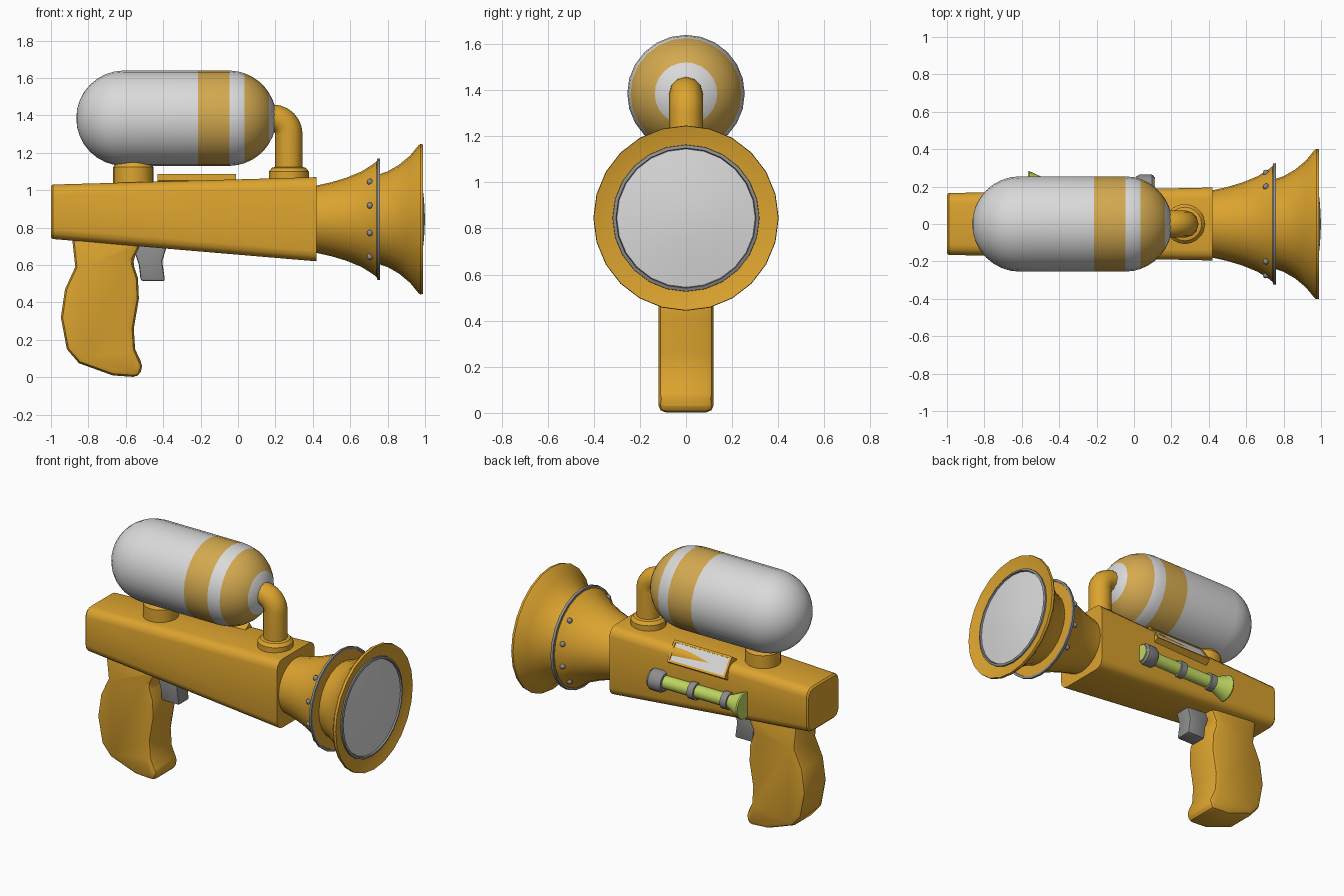
import bpy, bmesh, math
from mathutils import Matrix, Vector

if "Cube" in bpy.data.objects:
    bpy.data.objects.remove(bpy.data.objects["Cube"])


def mat(name, rgb):
    m = bpy.data.materials.new(name)
    m.diffuse_color = (*rgb, 1)
    m.use_nodes = True
    m.node_tree.nodes["Principled BSDF"].inputs["Base Color"].default_value = m.diffuse_color
    return m


MUSTARD = mat("mustard", (0.72, 0.37, 0.028))
STRIPE = mat("pale mustard", (0.66, 0.40, 0.08))
LIGHT = mat("light grey", (0.70, 0.70, 0.70))
GREY = mat("mid grey", (0.27, 0.27, 0.27))
GREEN = mat("lime green", (0.53, 0.68, 0.12))


def finish(name, bm, mats, angle=35):
    bmesh.ops.recalc_face_normals(bm, faces=bm.faces)
    me = bpy.data.meshes.new(name)
    bm.to_mesh(me)
    bm.free()
    for m in mats:
        me.materials.append(m)
    for p in me.polygons:
        p.use_smooth = True
    me.set_sharp_from_angle(angle=math.radians(angle))
    ob = bpy.data.objects.new(name, me)
    bpy.context.collection.objects.link(ob)
    return ob


def lathe(name, prof, origin, mats, segs=24, upright=False, rule=None, angle=35):
    """Revolve (distance, radius) points round the x axis, or z if upright."""
    bm = bmesh.new()
    rings = []
    for d, r in prof:
        if r == 0:
            rings.append([bm.verts.new((d, 0, 0))] * segs)
        else:
            rings.append([bm.verts.new((d, r * math.sin(i * math.tau / segs),
                                        r * math.cos(i * math.tau / segs))) for i in range(segs)])
    for k in range(len(rings) - 1):
        a, b = rings[k], rings[k + 1]
        for i in range(segs):
            j = (i + 1) % segs
            f = bm.faces.new(list(dict.fromkeys((a[i], a[j], b[j], b[i]))))
            if rule:
                f.material_index = rule((prof[k][0] + prof[k + 1][0]) / 2)
    rot = Matrix.Rotation(-math.pi / 2, 4, 'Y') if upright else Matrix()
    bm.transform(Matrix.Translation(origin) @ rot)
    return finish(name, bm, mats, angle)


def bevel(bm, offset, segs, test=lambda e: e.calc_face_angle(0) > math.radians(42)):
    bmesh.ops.recalc_face_normals(bm, faces=bm.faces)
    bmesh.ops.bevel(bm, geom=[e for e in bm.edges if test(e)], offset=offset, segments=segs,
                    profile=0.5, affect='EDGES', clamp_overlap=True)


def prism(name, pts, half, material, offset):
    """Side profile in x, z given thickness along y with rounded edges."""
    bm = bmesh.new()
    f = bm.faces.new([bm.verts.new((x, -half, z)) for x, z in pts])
    ext = bmesh.ops.extrude_face_region(bm, geom=[f])
    bmesh.ops.translate(bm, vec=(0, 2 * half, 0),
                        verts=[v for v in ext["geom"] if isinstance(v, bmesh.types.BMVert)])
    bevel(bm, offset, 2)
    return finish(name, bm, [material])


# Tapered body with rounded long edges
bm = bmesh.new()
bmesh.ops.create_cube(bm, size=2)
for v in bm.verts:
    front, top = v.co.x > 0, v.co.z > 0
    side = math.copysign(0.195 if front else 0.165, v.co.y)
    z = (1.07 if top else 0.62) if front else (1.03 if top else 0.74)
    v.co = (0.42 if front else -1.0, side, z)
bevel(bm, 0.055, 3, lambda e: abs(e.verts[0].co.x - e.verts[1].co.x) > 1)
bevel(bm, 0.01, 1, lambda e: all(v.co.x < -0.99 for v in e.verts))
finish("body", bm, [MUSTARD])

# Grip and trigger
prism("grip", [(-.89, .77), (-.87, .59), (-.925, .47), (-.947, .32), (-.915, .15), (-.85, .075),
               (-.67, .01), (-.53, 0), (-.508, .06), (-.55, .15), (-.557, .26), (-.53, .42),
               (-.535, .53), (-.565, .62), (-.53, .69), (-.53, .74)], 0.12, MUSTARD, 0.04)
prism("trigger", [(-.57, .72), (-.53, .60), (-.52, .515), (-.39, .515), (-.405, .62),
                  (-.375, .72)], 0.055, GREY, 0.012)

# Tank: capsule with painted bands
R, XL, XR, ZT = 0.255, -0.61, -0.05, 1.385
prof = [(XL - R * math.cos(a), R * math.sin(a)) for a in (i * math.pi / 16 for i in range(9))]
prof += [(-0.215, R), (-0.045, R)]
prof += [(x, math.sqrt(R * R - (x - XR) ** 2)) for x in (0, .035, .075, .11, .14, .166, .187, .2)]
prof += [(XR + R, 0)]
prof[0] = (XL - R, 0)
lathe("tank", prof, (0, 0, ZT), [LIGHT, STRIPE],
      rule=lambda x: int(-0.215 < x < -0.045 or 0.035 < x < 0.166), angle=50)

# Tank supports
lathe("rear_tank_post", [(0.98, 0), (0.98, .107), (1.125, .107), (1.145, .09), (1.18, .085),
                         (1.18, 0)], (-0.56, 0, 0), [MUSTARD], 20, True)
lathe("pipe_collar", [(1.0, 0), (1.0, .107), (1.1, .107), (1.12, .09), (1.125, .07),
                      (1.125, 0)], (0.272, 0, 0), [MUSTARD], 20, True)

# Elbow pipe from the tank down to the body
cu = bpy.data.curves.new("elbow_path", 'CURVE')
cu.dimensions = '3D'
cu.bevel_depth, cu.bevel_resolution, cu.use_fill_caps = 0.073, 4, True
path = [(0.1, 1.385)]
path += [(0.187 + .085 * math.sin(a), 1.30 + .085 * math.cos(a))
         for a in (i * math.pi / 12 for i in range(7))] + [(0.272, 1.05)]
sp = cu.splines.new('POLY')
sp.points.add(len(path) - 1)
for p, (x, z) in zip(sp.points, path):
    p.co = (x, 0, z, 1)
tmp = bpy.data.objects.new("elbow_path", cu)
bpy.context.collection.objects.link(tmp)
bm = bmesh.new()
bm.from_mesh(bpy.data.meshes.new_from_object(
    tmp.evaluated_get(bpy.context.evaluated_depsgraph_get())))
bpy.data.objects.remove(tmp)
for f in bm.faces:
    f.material_index = 0
finish("elbow_pipe", bm, [MUSTARD], 40)

# Muzzle: two flared horns, trim ring, lens
AX = (0, 0, 0.845)
lathe("inner_horn", [(.40, 0), (.40, .178), (.42, .18), (.50, .198), (.58, .222), (.66, .255),
                     (.72, .293), (.75, .316), (.75, 0)], AX, [MUSTARD])
lathe("horn_trim_ring", [(.742, .30), (.742, .323), (.758, .325), (.758, .31), (.742, .30)],
      AX, [GREY])
lathe("horn_backing", [(.74, 0), (.74, .312), (.756, .312), (.756, 0)], AX, [MUSTARD])
lathe("outer_horn", [(.74, 0), (.74, .235), (.80, .256), (.86, .29), (.92, .34), (.965, .395),
                     (.975, .402), (.99, .40), (.987, .388), (.966, .315), (.966, 0)],
      AX, [MUSTARD])
lathe("lens_ring", [(.955, .32), (.976, .318), (.98, .304), (.955, .298), (.955, .32)], AX, [GREY])
lathe("lens", [(.955, 0), (.955, .304), (.97, .30), (.984, .2), (.995, .1), (1.0, 0)],
      AX, [LIGHT], angle=50)

# Rivets, four on each side of the inner horn
for side in (0, 180):
    for k, deg in enumerate((-45, -15, 15, 45)):
        a = math.radians(side + deg)
        bm = bmesh.new()
        bmesh.ops.create_uvsphere(bm, u_segments=10, v_segments=6, radius=0.017)
        bm.transform(Matrix.Translation((0.705, .283 * math.cos(a), .845 + .283 * math.sin(a))))
        finish(f"rivet_{'left' if side else 'right'}_{k + 1}", bm, [GREY])

# Gauge: slanted frame on the far upper edge, recessed window
bm = bmesh.new()
bmesh.ops.create_cube(bm, size=1)
bm.transform(Matrix.Diagonal((0.42, 0.14, 0.06, 1)))
top = max(bm.faces, key=lambda f: f.calc_center_median().z)
bmesh.ops.inset_region(bm, faces=[top], thickness=0.02)
sunk = bmesh.ops.extrude_face_region(bm, geom=[top])["geom"]
bmesh.ops.delete(bm, geom=[top], context='FACES_ONLY')
bmesh.ops.translate(bm, vec=(0, 0, -0.006), verts=[v for v in sunk if isinstance(v, bmesh.types.BMVert)])
for f in sunk:
    if isinstance(f, bmesh.types.BMFace):
        f.material_index = 1
bm.transform(Matrix.Translation((-0.22, 0.15, 1.013)) @ Matrix.Rotation(math.radians(-55), 4, 'X'))
finish("gauge_window", bm, [MUSTARD, LIGHT])

# Side tube on the far side: green tube with funnel, grey cap and clips
TU = (0, 0.195, 0.825)
lathe("side_tube", [(.09, 0), (.09, .042), (-.45, .042), (-.47, .046), (-.56, .088), (-.568, .085),
                    (-.568, 0)], TU, [GREEN], 16)
lathe("tube_cap", [(.01, 0), (.01, .058), (.03, .07), (.095, .07), (.108, .06), (.108, 0)],
      TU, [GREY], 16)
lathe("tube_cap_end", [(.10, 0), (.10, .058), (.113, .056), (.113, 0)], TU, [GREEN], 16)
for name, x in (("tube_clip_middle", -.20), ("tube_clip_rear", -.44)):
    lathe(name, [(x - .022, 0), (x - .022, .055), (x + .022, .055), (x + .022, 0)], TU, [GREY], 16)
